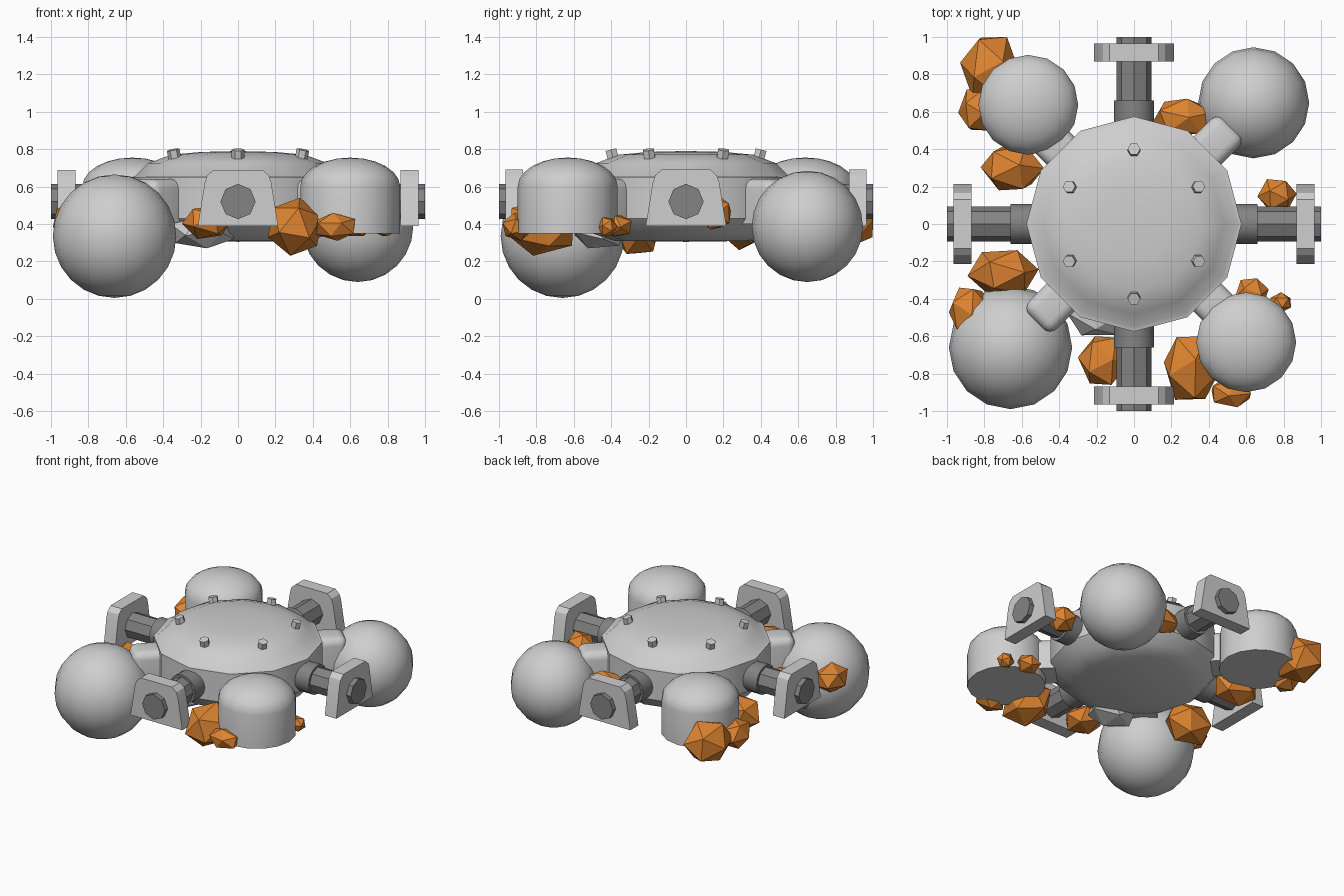
import bpy, bmesh, math, random
from mathutils import Matrix, Vector, Euler

random.seed(4)
cube = bpy.data.objects.get("Cube")
if cube:
    bpy.data.objects.remove(cube, do_unlink=True)


def material(name, rgb):
    m = bpy.data.materials.new(name)
    m.use_nodes = True
    m.diffuse_color = (*rgb, 1)
    m.node_tree.nodes["Principled BSDF"].inputs["Base Color"].default_value = (*rgb, 1)
    return m


LIGHT = material("light_grey", (0.62, 0.62, 0.62))
DARK = material("dark_grey", (0.23, 0.23, 0.23))
ORANGE = material("orange", (0.73, 0.23, 0.03))


def finish(bm, name, mat, smooth=None):
    bmesh.ops.recalc_face_normals(bm, faces=bm.faces)
    me = bpy.data.meshes.new(name)
    bm.to_mesh(me)
    bm.free()
    ob = bpy.data.objects.new(name, me)
    bpy.context.collection.objects.link(ob)
    me.materials.append(mat)
    if smooth:
        bpy.ops.object.select_all(action='DESELECT')
        ob.select_set(True)
        bpy.context.view_layer.objects.active = ob
        bpy.ops.object.shade_smooth_by_angle(angle=math.radians(smooth))
    return ob


def lathe(name, profile, sides, mat, smooth, loc=(0, 0, 0)):
    """Spin a radius/height profile; its ends lie on the axis."""
    bm = bmesh.new()
    vs = [bm.verts.new((r, 0, z)) for r, z in profile]
    es = [bm.edges.new(p) for p in zip(vs, vs[1:])]
    bmesh.ops.spin(bm, geom=vs + es, cent=(0, 0, 0), axis=(0, 0, 1),
                   angle=math.tau, steps=sides)
    bmesh.ops.remove_doubles(bm, verts=bm.verts, dist=0.0005)
    bmesh.ops.translate(bm, verts=bm.verts, vec=loc)
    return finish(bm, name, mat, smooth)


def rod(name, r, start, end, z, sides, turn, mat):
    """Cylinder lying along a direction in the ground plane."""
    bm = bmesh.new()
    bmesh.ops.create_cone(bm, cap_ends=True, segments=sides, radius1=r, radius2=r,
                          depth=end - start)
    m = (Matrix.Rotation(turn, 4, 'Z') @ Matrix.Translation(((start + end) / 2, 0, z))
         @ Matrix.Rotation(math.pi / 2, 4, 'Y'))
    bmesh.ops.transform(bm, matrix=m, verts=bm.verts)
    return finish(bm, name, mat, 30)


# Central hull
lathe("hull", [(0, .305), (.38, .31), (.5, .35), (.575, .43), (.575, .65), (.55, .655),
               (.48, .725), (.36, .77), (.2, .785), (0, .79)], 12, LIGHT, 35)

# Bolts on the dome
for i in range(6):
    a = math.radians(30 + 60 * i)
    bm = bmesh.new()
    bmesh.ops.create_cone(bm, cap_ends=True, segments=6, radius1=.034, radius2=.034, depth=.05)
    m = (Matrix.Rotation(a, 4, 'Z') @ Matrix.Translation((.395, 0, .773))
         @ Matrix.Rotation(.25, 4, 'Y'))
    bmesh.ops.transform(bm, matrix=m, verts=bm.verts)
    finish(bm, "dome_bolt", LIGHT)

# Four docking arms with end plates
HALF = [(.215, .39), (.178, .62), (.165, .66), (.13, .69)]
OUTLINE = HALF + [(-y, z) for y, z in reversed(HALF)]
for i in range(4):
    turn = i * math.pi / 2
    rod("arm_collar", .108, .45, .66, .52, 16, turn, DARK)
    rod("arm_shaft", .094, .45, 1, .52, 8, turn, DARK)
    bm = bmesh.new()
    face = bm.faces.new([bm.verts.new((.87, y, z)) for y, z in OUTLINE])
    ext = bmesh.ops.extrude_face_region(bm, geom=[face])
    bmesh.ops.translate(bm, vec=(.095, 0, 0),
                        verts=[v for v in ext["geom"] if isinstance(v, bmesh.types.BMVert)])
    bmesh.ops.rotate(bm, verts=bm.verts, matrix=Matrix.Rotation(turn, 3, 'Z'))
    finish(bm, "end_plate", LIGHT, 30)

# Rounded diagonal connectors
for i in range(4):
    bm = bmesh.new()
    bmesh.ops.create_cube(bm, size=1)
    bmesh.ops.scale(bm, verts=bm.verts, vec=(.3, .21, .24))
    bmesh.ops.translate(bm, verts=bm.verts, vec=(.59, 0, .52))
    rim = [e for e in bm.edges if max(v.co.z for v in e.verts) > .6]
    bmesh.ops.bevel(bm, geom=rim, offset=.055, segments=4, profile=.5, affect='EDGES')
    bmesh.ops.rotate(bm, verts=bm.verts,
                     matrix=Matrix.Rotation(math.pi / 4 + i * math.pi / 2, 3, 'Z'))
    finish(bm, "tank_connector", LIGHT, 40)

# Round tanks
for name, r, loc in (("front_right_sphere", .33, (-.66, -.66, .335)),
                     ("back_left_sphere", .297, (.64, .648, .387))):
    bm = bmesh.new()
    bmesh.ops.create_uvsphere(bm, u_segments=16, v_segments=12, radius=r)
    bmesh.ops.translate(bm, verts=bm.verts, vec=loc)
    finish(bm, name, LIGHT, 50)

# Flat-bottomed tanks with domed tops
dome = [(.267 * math.cos(t), .25 + .155 * math.sin(t))
        for t in (k * math.pi / 12 for k in range(6))]
tank = [(0, 0), (.267, 0)] + dome + [(0, .405)]
lathe("front_left_tank", tank, 16, LIGHT, 45, (.6, -.632, .35))
lathe("back_right_tank", tank, 16, LIGHT, 45, (-.565, .637, .35))


# Crystals: turned icosahedra fitted to a centre and half size
def crystal(name, centre, half, mat):
    bm = bmesh.new()
    bmesh.ops.create_icosphere(bm, subdivisions=1, radius=1)
    spin = Euler([random.uniform(0, math.tau) for _ in range(3)]).to_matrix()
    bmesh.ops.rotate(bm, verts=bm.verts, matrix=spin)
    size = [max(abs(v.co[k]) for v in bm.verts) for k in range(3)]
    for v in bm.verts:
        v.co = Vector(centre[k] + v.co[k] * half[k] / size[k] for k in range(3))
    finish(bm, name, mat)


for centre, half in (
        ((-.77, .835, .41), (.16, .165, .14)),
        ((-.84, .61, .4), (.1, .11, .1)),
        ((-.65, .3, .39), (.17, .12, .13)),
        ((-.7, -.26, .37), (.19, .12, .13)),
        ((-.88, -.46, .42), (.11, .12, .1)),
        ((.26, .57, .46), (.16, .1, .09)),
        ((.765, .155, .46), (.105, .085, .09)),
        ((-.165, -.73, .41), (.135, .13, .09)),
        ((.305, -.77, .385), (.145, .17, .155)),
        ((.52, -.9, .385), (.105, .08, .075)),
        ((.63, -.37, .39), (.09, .08, .055)),
        ((.785, -.42, .385), (.055, .055, .05))):
    crystal("orange_crystal", centre, half, ORANGE)
crystal("grey_rock", (-.19, -.46, .36), (.17, .135, .09), LIGHT)
